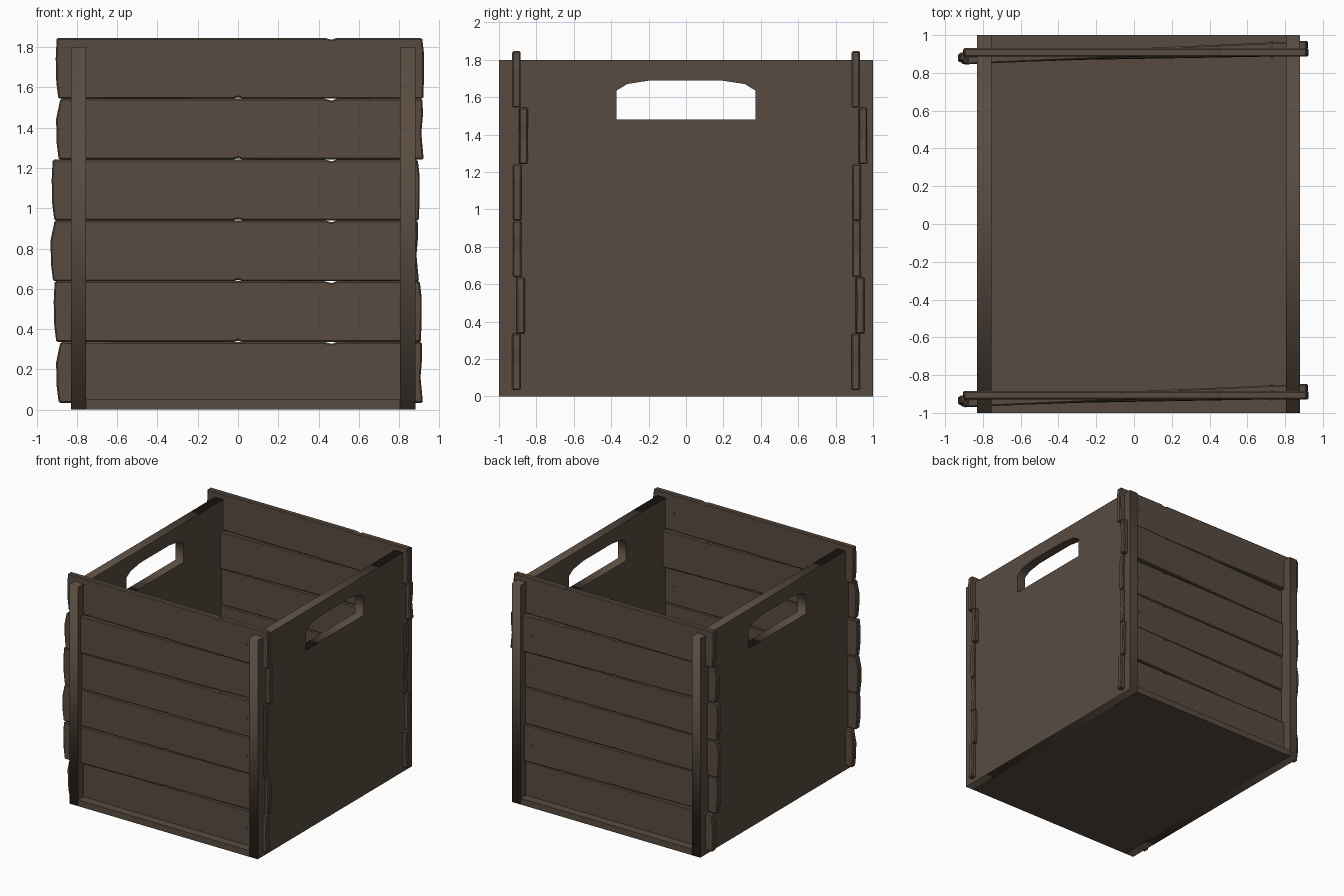
import bpy, bmesh, math

if "Cube" in bpy.data.objects:
    bpy.data.objects.remove(bpy.data.objects["Cube"])

def material(name, rgb):
    m = bpy.data.materials.new(name)
    m.diffuse_color = (*rgb, 1)
    m.use_nodes = True
    m.node_tree.nodes["Principled BSDF"].inputs["Base Color"].default_value = m.diffuse_color
    return m

WOOD = material("brown wood", (0.098, 0.071, 0.052))

def finish(name, bm, bevel=0.0):
    bmesh.ops.recalc_face_normals(bm, faces=bm.faces)
    mesh = bpy.data.meshes.new(name)
    bm.to_mesh(mesh)
    bm.free()
    mesh.materials.append(WOOD)
    ob = bpy.data.objects.new(name, mesh)
    bpy.context.collection.objects.link(ob)
    if bevel:
        mod = ob.modifiers.new("bevel", 'BEVEL')
        mod.width, mod.segments, mod.limit_method = bevel, 1, 'ANGLE'
        mod.angle_limit = math.radians(40)
    return ob

# Side panels: flat outline with a handle hole, extruded
def side_panel(name, x):
    curve = bpy.data.curves.new(name, 'CURVE')
    curve.dimensions, curve.fill_mode, curve.extrude = '2D', 'BOTH', 0.0375
    outline = [(-1, 0), (1, 0), (1, 1.8), (-1, 1.8)]
    hole = [(-.372, 1.48), (.372, 1.48), (.372, 1.635), (.315, 1.67),
            (.185, 1.69), (-.19, 1.69), (-.315, 1.67), (-.372, 1.635)]
    for pts in (outline, hole):
        s = curve.splines.new('POLY')
        s.points.add(len(pts) - 1)
        for p, (a, b) in zip(s.points, pts):
            p.co = (a, b, 0, 1)
        s.use_cyclic_u = True
    curve.materials.append(WOOD)
    ob = bpy.data.objects.new(name, curve)
    ob.location.x = x
    ob.rotation_euler = (math.pi / 2, 0, math.pi / 2)
    bpy.context.collection.objects.link(ob)
    bpy.ops.object.select_all(action='DESELECT')
    ob.select_set(True)
    bpy.context.view_layer.objects.active = ob
    bpy.ops.object.convert(target='MESH')

side_panel("left_side_panel", -0.7925)
side_panel("right_side_panel", 0.8425)

# Bottom board, fitted between the side panels
bm = bmesh.new()
bmesh.ops.create_cube(bm, size=1)
for v in bm.verts:
    v.co = (0.025 + v.co.x * 1.56, v.co.y * 2, 0.025 + v.co.z * 0.05)
finish("bottom_board", bm)

# Plank rows: left end, right end, y at left, y at right (centre line)
ROWS = [(-.90, .918, -.907, -.907), (-.912, .908, -.945, -.884),
        (-.928, .898, -.935, -.903), (-.922, .898, -.930, -.903),
        (-.90, .922, -.948, -.868), (-.902, .920, -.907, -.907)]
T = 0.0225  # half thickness

def plank(name, i, shift):
    xl, xr, yl, yr = ROWS[i]
    z0 = 0.034 + 0.302 * i
    z1 = z0 + 0.302
    k = 0.008 if i % 2 else -0.008
    # Outline with worn ends and small chips in the long edges
    pts = [(xl + .01, z0), (-.02, z0), (0, z0 + .008), (.02, z0),
           (xr, z0), (xr - .004 + k, z0 + .13), (xr + k / 2, z0 + .22), (xr - .006, z1),
           (.49, z1), (.465, z1 - .009), (.43, z1),
           (xl + .01 - k, z1), (xl - .003, z0 + .2), (xl, z0 + .08)]
    mid = lambda x: yl + (yr - yl) * (x - xl) / (xr - xl) + shift
    bm = bmesh.new()
    a = [bm.verts.new((x, mid(x) - T, z)) for x, z in pts]
    b = [bm.verts.new((x, mid(x) + T, z)) for x, z in pts]
    bm.faces.new(a)
    bm.faces.new(b[::-1])
    for j in range(len(pts)):
        n = (j + 1) % len(pts)
        bm.faces.new((a[j], b[j], b[n], a[n]))
    finish(name, bm, 0.007)
    # Nail running through the plank
    bm = bmesh.new()
    bmesh.ops.create_cone(bm, cap_ends=True, segments=6, radius1=.007,
                          radius2=.007, depth=2 * T + .008)
    for v in bm.verts:
        x, y, z = v.co
        v.co = (.73 + x, mid(.73) + z, (z0 + z1) / 2 + y)
    finish(name + "_nail", bm)

for i in range(6):
    plank(f"front_plank_{i + 1}", i, 0)
    plank(f"back_plank_{i + 1}", i, 1.815)
